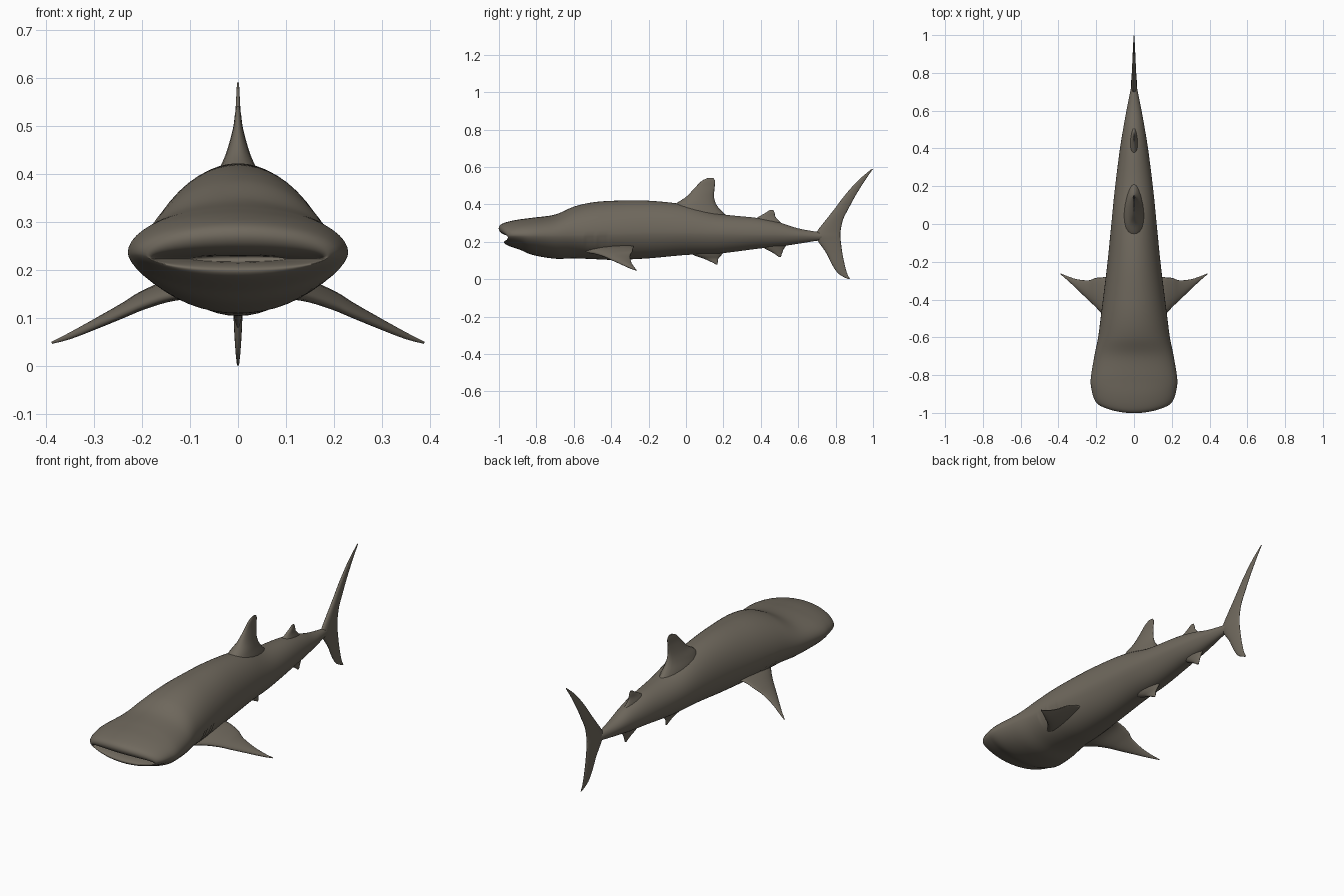
import bpy, bmesh, math

cube = bpy.data.objects.get("Cube")
if cube:
    bpy.data.objects.remove(cube, do_unlink=True)

skin = bpy.data.materials.new("grey brown skin")
skin.use_nodes = True
colour = (0.16, 0.14, 0.11, 1)
skin.diffuse_color = colour
bsdf = skin.node_tree.nodes["Principled BSDF"]
bsdf.inputs["Base Color"].default_value = colour
bsdf.inputs["Roughness"].default_value = 0.8


def smooth_rows(rows, steps):
    """Catmull-Rom interpolation between rows of numbers."""
    out = []
    for i in range(len(rows) - 1):
        a, b, c, d = (rows[max(i - 1, 0)], rows[i], rows[i + 1],
                      rows[min(i + 2, len(rows) - 1)])
        for s in range(steps):
            t = s / steps
            out.append([q + 0.5 * t * (r - p + t * (2*p - 5*q + 4*r - w + t * (3*(q - r) + w - p)))
                        for p, q, r, w in zip(a, b, c, d)])
    return out + [list(rows[-1])]


def loft(name, rings):
    """Skin a list of closed rings and cap both ends."""
    bm = bmesh.new()
    loops = [[bm.verts.new(p) for p in ring] for ring in rings]
    n = len(loops[0])
    for a, b in zip(loops, loops[1:]):
        for k in range(n):
            bm.faces.new((a[k], a[(k + 1) % n], b[(k + 1) % n], b[k]))
    bm.faces.new(loops[0])
    bm.faces.new(loops[-1])
    bmesh.ops.recalc_face_normals(bm, faces=bm.faces)
    mesh = bpy.data.meshes.new(name)
    bm.to_mesh(mesh)
    bm.free()
    mesh.materials.append(skin)
    for f in mesh.polygons:
        f.use_smooth = True
    obj = bpy.data.objects.new(name, mesh)
    bpy.context.collection.objects.link(obj)
    return obj


def section(front, back, half, n=20):
    """Teardrop fin section as (along, across) pairs."""
    for k in range(n):
        t = 2 * math.pi * k / n
        c = math.cos(t)
        yield (front + back) / 2 - c * (back - front) / 2, half * math.sin(t) * (1 + 0.3 * c)


def upright_fin(name, rows):
    """Rows: height, leading y, trailing y, half thickness."""
    return loft(name, [[(x, y, z) for y, x in section(lead, trail, half)]
                       for z, lead, trail, half in smooth_rows(rows, 5)])


# Body, from the back of the mouth, out over the lips, to the tail stalk
# y, half width, top, bottom, height of widest point, forward bulge of snout
body_rows = [
    (-.90, .10, .229, .217, .223, .3), (-.955, .165, .233, .213, .223, .8),
    (-.985, .182, .25, .202, .225, .9), (-.985, .195, .275, .188, .232, .9),
    (-.96, .212, .297, .175, .235, .8), (-.90, .224, .316, .157, .236, .4),
    (-.82, .229, .329, .13, .236, 0), (-.70, .21, .346, .11, .236, 0),
    (-.60, .19, .388, .112, .238, 0), (-.50, .177, .411, .108, .24, 0),
    (-.38, .162, .42, .104, .245, 0), (-.20, .14, .42, .112, .25, 0),
    (0, .12, .398, .13, .25, 0), (.18, .102, .35, .138, .245, 0),
    (.38, .077, .328, .163, .24, 0), (.50, .058, .303, .175, .238, 0),
    (.60, .04, .272, .19, .234, 0), (.70, .02, .254, .206, .23, 0),
    (.77, .008, .245, .215, .23, 0),
]
gills = [-.53 + .035 * i for i in range(5)]
rings = []
for y, w, top, bottom, mid, bulge in smooth_rows(body_rows, 8):
    ring = []
    for k in range(48):
        t = 2 * math.pi * k / 48
        s = math.sin(t)
        x = w * math.cos(t)
        z = mid + (top - mid) * s if s > 0 else mid - (mid - bottom) * abs(s) ** 1.2
        # shallow gill grooves above the side fins
        if -.6 < s < -.1 and min(abs(y - g) for g in gills) < .007:
            x *= .975
        ring.append((x, y + bulge * (x * x - .45 * (z - .235)), z))
    rings.append(ring)
loft("body", rings)

# Fins on the centre line
upright_fin("dorsal_fin", [
    (.31, -.10, .25, .06), (.36, -.085, .195, .055), (.40, -.06, .162, .042),
    (.44, 0, .15, .025), (.49, .048, .153, .011), (.525, .083, .156, .006),
    (.541, .115, .145, .003)])
upright_fin("second_dorsal_fin", [
    (.28, .32, .53, .03), (.31, .35, .50, .022), (.335, .39, .478, .012),
    (.355, .425, .474, .007), (.37, .447, .466, .003)])
upright_fin("pelvic_fin", [
    (.17, -.02, .22, .04), (.13, .04, .19, .022), (.11, .095, .173, .01),
    (.09, .14, .17, .005), (.08, .158, .168, .002)])
upright_fin("anal_fin", [
    (.20, .37, .55, .03), (.165, .42, .525, .018), (.14, .467, .514, .009),
    (.12, .495, .508, .003)])
upright_fin("tail_fin", [
    (.001, .866, .877, .002), (.03, .815, .862, .005), (.08, .78, .848, .008),
    (.14, .75, .836, .01), (.20, .708, .828, .013), (.23, .69, .826, .015),
    (.26, .703, .827, .014), (.32, .75, .84, .012), (.38, .797, .87, .01),
    (.45, .85, .908, .008), (.53, .922, .958, .005), (.59, .993, 1, .002)])

# Side fins: reach, height, leading y, trailing y, half thickness, nose-down tilt
side_rows = [
    (.06, .165, -.62, -.27, .016, .01), (.14, .159, -.51, -.28, .016, .015),
    (.20, .138, -.443, -.285, .014, .013), (.24, .117, -.405, -.298, .012, .009),
    (.30, .087, -.347, -.293, .009, .005), (.35, .063, -.30, -.277, .006, .002),
    (.388, .048, -.267, -.262, .002, 0)]
for side, label in ((1, "left"), (-1, "right")):
    fin = []
    for x, z, lead, trail, half, tilt in smooth_rows(side_rows, 5):
        fin.append([(side * (x + .3 * h), y, z + h + tilt * (2 * (y - lead) / (trail - lead) - 1))
                    for y, h in section(lead, trail, half)])
    loft(label + "_side_fin", fin)
